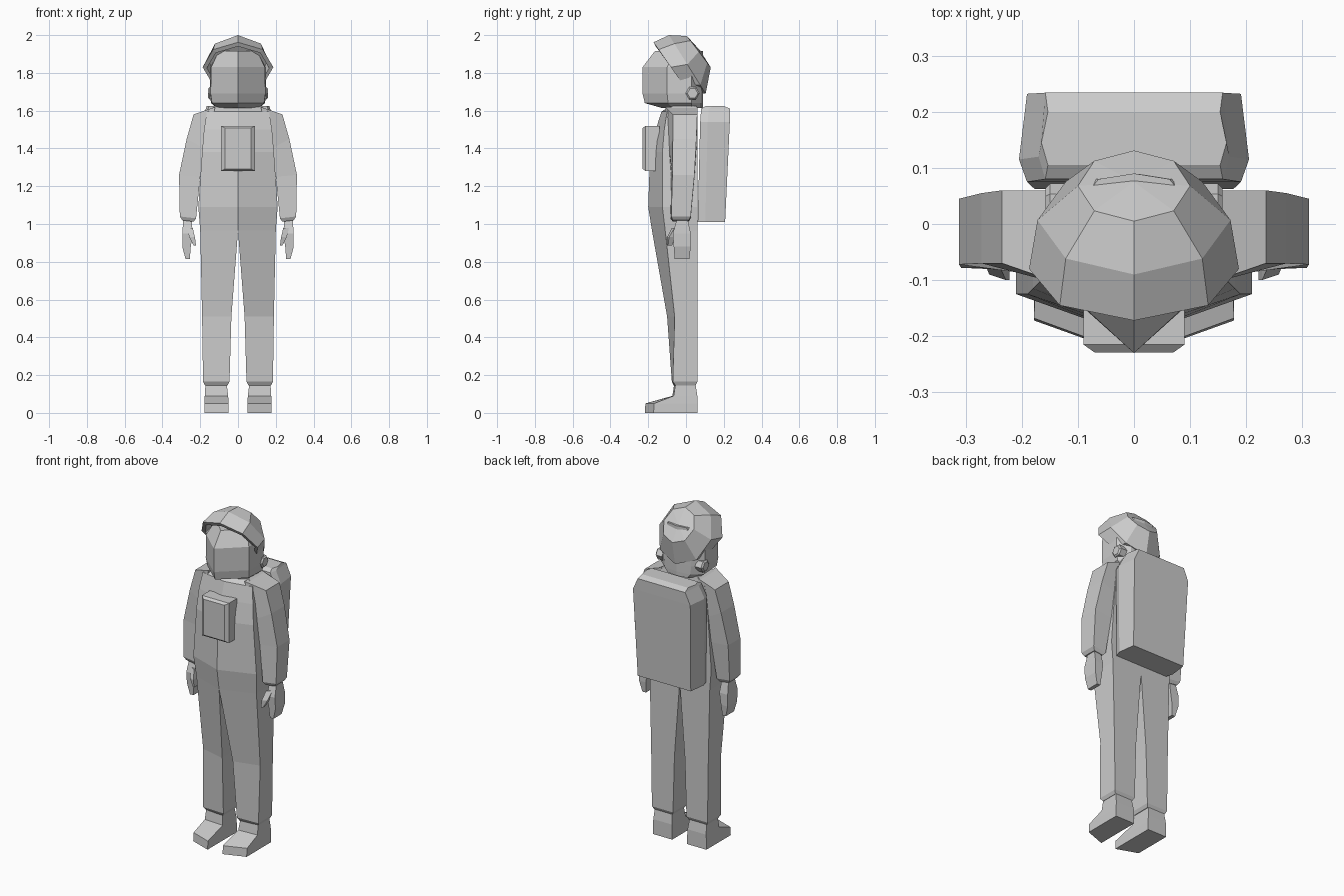
import bpy, bmesh
from math import sin, cos, pi

cube = bpy.data.objects.get("Cube")
if cube:
    bpy.data.objects.remove(cube, do_unlink=True)

grey = bpy.data.materials.new("suit_grey")
grey.use_nodes = True
colour = (0.6, 0.6, 0.6, 1)
grey.diffuse_color = colour
grey.node_tree.nodes["Principled BSDF"].inputs["Base Color"].default_value = colour


def loft(name, rings, mirror=False, peak=None):
    """Skin a stack of equal-length rings and close both ends."""
    bm = bmesh.new()
    rows = [[bm.verts.new(p) for p in ring] for ring in rings]
    count = len(rows[0])
    for low, high in zip(rows, rows[1:]):
        for i in range(count):
            j = (i + 1) % count
            bm.faces.new((low[i], low[j], high[j], high[i]))
    bm.faces.new(rows[0][::-1])
    if peak:
        tip = bm.verts.new(peak)
        for i in range(count):
            bm.faces.new((rows[-1][i], rows[-1][(i + 1) % count], tip))
    else:
        bm.faces.new(rows[-1])
    bmesh.ops.recalc_face_normals(bm, faces=bm.faces)
    if mirror:
        # drop faces lying on the symmetry plane
        inner = [f for f in bm.faces if all(abs(v.co.x) < 1e-5 for v in f.verts)]
        bmesh.ops.delete(bm, geom=inner, context="FACES")
    mesh = bpy.data.meshes.new(name)
    bm.to_mesh(mesh)
    bm.free()
    mesh.materials.append(grey)
    obj = bpy.data.objects.new(name, mesh)
    bpy.context.collection.objects.link(obj)
    if mirror:
        mod = obj.modifiers.new("mirror", "MIRROR")
        mod.use_clip = True
    return obj


def limb(name, rows):
    """Four-sided mirrored part; row = inner x, outer x, inner front y,
    outer front y, back y, inner z, outer z."""
    rings = []
    for xi, xo, fi, fo, back, zi, zo in rows:
        rings.append([(xi, fi, zi), (xo, fo, zo), (xo, back, zo), (xi, back, zi)])
    return loft(name, rings, mirror=True)


def level(xi, xo, fi, fo, back, z):
    return xi, xo, fi, fo, back, z, z


def both_sides(half):
    """Complete a plan outline running from front centre to the back."""
    return half + [(-x, y, z) for x, y, z in reversed(half) if x > 0]


# Legs and torso in one skin
limb("suit_body", [
    level(.055, .175, -.065, -.055, .05, .145),
    level(.045, .185, -.075, -.07, .06, .165),
    level(.035, .19, -.1, -.06, .06, .51),
    level(0, .2, -.18, -.11, .06, .965),
    level(0, .21, -.2, -.125, .06, 1.09),
    level(0, .19, -.19, -.125, .06, 1.38),
    level(0, .18, -.16, -.115, .06, 1.5),
    level(0, .165, -.13, -.1, .06, 1.595),
    level(0, .12, -.08, -.07, .055, 1.625),
])

# Sleeves
limb("arm", [
    (.12, .235, -.11, -.07, .06, 1.62, 1.58),
    (.18, .272, -.09, -.07, .055, 1.4, 1.45),
    (.2, .312, -.078, -.072, .045, 1.25, 1.26),
    (.222, .308, -.082, -.078, .025, 1.03, 1.04),
    (.235, .295, -.07, -.07, .015, 1.012, 1.02),
])

# Gloves
limb("hand", [
    level(.245, .29, -.05, -.05, .01, 1.02),
    level(.24, .295, -.07, -.07, .025, .95),
    level(.25, .295, -.065, -.065, .025, .88),
    level(.255, .278, -.06, -.06, .018, .815),
])
limb("thumb", [
    level(.24, .27, -.075, -.06, -.03, .98),
    level(.228, .258, -.1, -.09, -.055, .93),
    level(.222, .234, -.1, -.095, -.075, .885),
])

# Boots
limb("boot", [
    level(.05, .178, -.218, -.172, .06, 0),
    level(.05, .178, -.215, -.168, .06, .05),
    level(.052, .176, -.072, -.065, .06, .09),
    level(.06, .172, -.062, -.055, .05, .155),
])


# Helmet base with ridged visor
def visor_ring(z, scale, front, cheek):
    half = [(0, front), (.145, cheek), (.15, .03), (.09, .08), (0, .09)]
    return both_sides([(x * scale, y, z) for x, y in half])


loft("visor", [
    visor_ring(1.615, .75, -.13, -.07),
    visor_ring(1.64, .95, -.218, -.095),
    visor_ring(1.69, 1, -.23, -.1),
    visor_ring(1.83, .98, -.23, -.1),
    visor_ring(1.915, .7, -.165, -.06),
])


# Domed shell, opening towards the front
def shell_ring(y, z, width, dy, dz):
    turns = [k * pi / 4 for k in range(8)]
    return [(width * sin(a), y + dy * cos(a), z + dz * cos(a)) for a in turns]


loft("helmet_shell", [
    shell_ring(-.04, 1.85, .15, -.085, .115),
    shell_ring(-.075, 1.825, .165, -.085, .115),
    shell_ring(-.08, 1.83, .187, -.092, .132),
    shell_ring(.007, 1.845, .172, -.097, .155),
    shell_ring(.068, 1.912, .1, -.063, .083),
], peak=(0, .075, 1.918))

# Hexagonal ear pieces
loft("ear_piece", [
    [(x, .035 + r * cos(k * pi / 3), 1.692 + r * sin(k * pi / 3)) for k in range(6)]
    for x, r in ((.11, .037), (.15, .037), (.158, .028))
], mirror=True)


# Backpack with sloping upper corners
def pack_ring(z, width, front, back):
    return both_sides([(0, front, z), (width * .93, front, z),
                       (width, front + .04, z), (width * .93, back, z), (0, back, z)])


loft("backpack", [
    pack_ring(1.01, .19, .062, .207),
    pack_ring(1.54, .205, .075, .232),
    pack_ring(1.61, .17, .08, .234),
    pack_ring(1.625, .165, .105, .2),
])


# Chest control box
def box_ring(y, w, h):
    return [(sx * w, y, 1.4 + sz * h) for sx, sz in ((-1, -1), (1, -1), (1, 1), (-1, 1))]


loft("chest_box", [
    box_ring(-.14, .09, .12),
    box_ring(-.215, .09, .12),
    box_ring(-.229, .07, .108),
])
